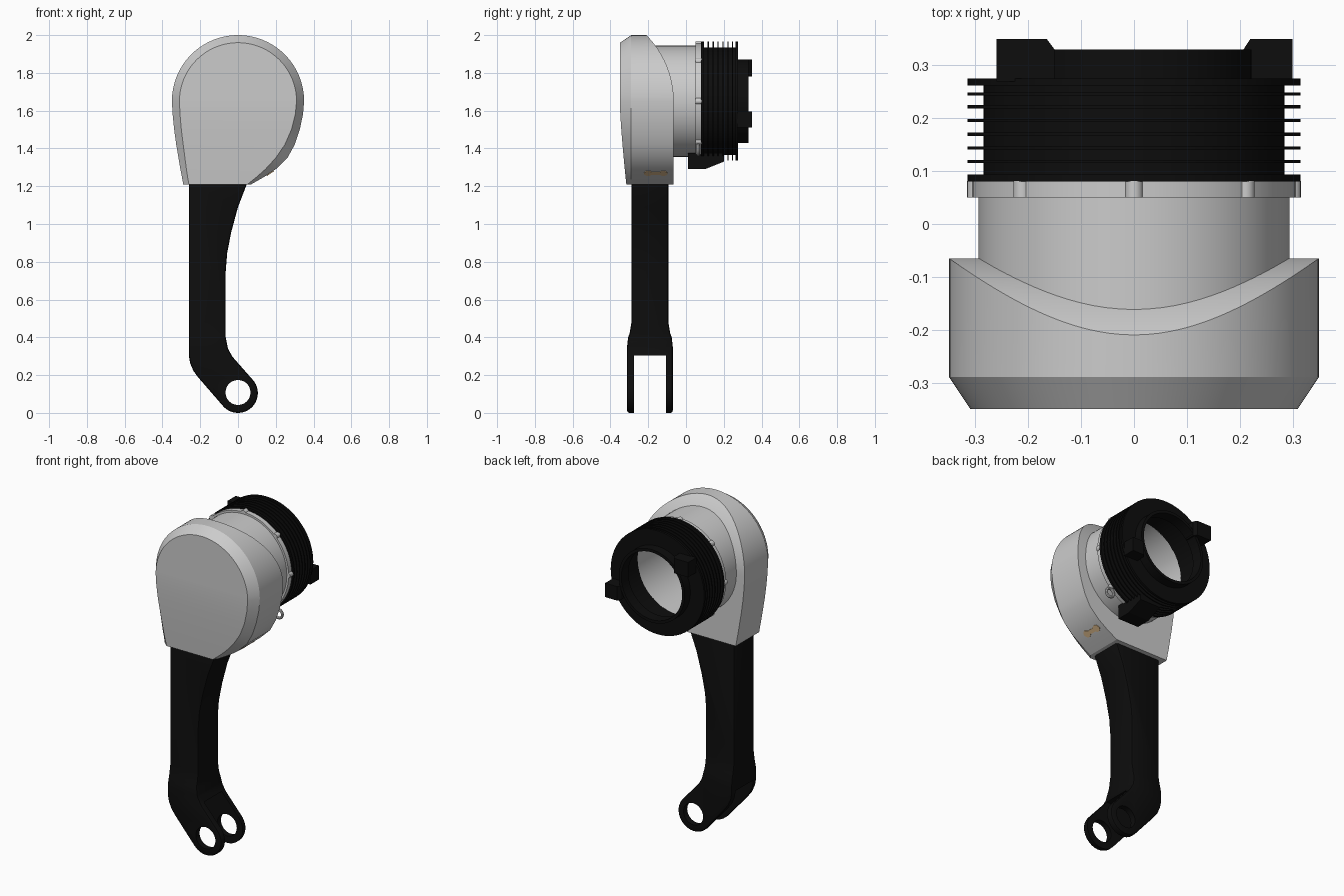
import bpy, bmesh, math
from mathutils import Matrix

if "Cube" in bpy.data.objects:
    bpy.data.objects.remove(bpy.data.objects["Cube"])

CZ = 1.65  # height of the motor axis, which runs along y


def material(name, col):
    m = bpy.data.materials.new(name)
    m.diffuse_color = (*col, 1)
    m.use_nodes = True
    m.node_tree.nodes["Principled BSDF"].inputs["Base Color"].default_value = m.diffuse_color
    return m


BLACK = material("black_metal", (0.004, 0.004, 0.004))
TAN = material("tan_inner", (0.75, 0.52, 0.28))


def finish(name, bm, mat=None):
    bmesh.ops.remove_doubles(bm, verts=bm.verts, dist=1e-5)
    bmesh.ops.recalc_face_normals(bm, faces=bm.faces)
    me = bpy.data.meshes.new(name)
    bm.to_mesh(me)
    bm.free()
    ob = bpy.data.objects.new(name, me)
    bpy.context.collection.objects.link(ob)
    if mat:
        me.materials.append(mat)
    return ob


def activate(ob):
    bpy.ops.object.select_all(action='DESELECT')
    ob.select_set(True)
    bpy.context.view_layer.objects.active = ob


def smooth(ob, angle=30):
    activate(ob)
    bpy.ops.object.shade_smooth_by_angle(angle=math.radians(angle))
    return ob


def cut(ob, cutter):
    cutter.hide_render = True
    mod = ob.modifiers.new("cut", 'BOOLEAN')
    mod.operation, mod.object, mod.solver = 'DIFFERENCE', cutter, 'EXACT'
    activate(ob)
    bpy.ops.object.modifier_apply(modifier=mod.name)
    bpy.data.objects.remove(cutter)


def lathe(name, profile, mat=None, n=72, x=0, z=CZ):
    """Spin a closed (radius, y) profile about an axis parallel to y."""
    bm = bmesh.new()
    rings = []
    for i in range(n):
        a = 2 * math.pi * i / n
        rings.append([bm.verts.new((x + r * math.cos(a), y, z + r * math.sin(a))) for r, y in profile])
    k = len(profile)
    for i in range(n):
        p, q = rings[i], rings[(i + 1) % n]
        for j in range(k):
            bm.faces.new((p[j], p[(j + 1) % k], q[(j + 1) % k], q[j]))
    return smooth(finish(name, bm, mat))


def rod(name, r, y0, y1, x=0, z=CZ, n=48, mat=None):
    bm = bmesh.new()
    rot = Matrix.Translation((x, (y0 + y1) / 2, z)) @ Matrix.Rotation(math.pi / 2, 4, 'X')
    bmesh.ops.create_cone(bm, cap_ends=True, segments=n, radius1=r, radius2=r, depth=y1 - y0, matrix=rot)
    return smooth(finish(name, bm, mat))


def prism(name, pts, offset, mat=None):
    """Extrude a polygon of 3D points by an offset."""
    bm = bmesh.new()
    f = bm.faces.new([bm.verts.new(p) for p in pts])
    new = bmesh.ops.extrude_face_region(bm, geom=[f], use_keep_orig=True)["geom"]
    bmesh.ops.translate(bm, vec=offset, verts=[v for v in new if isinstance(v, bmesh.types.BMVert)])
    return finish(name, bm, mat)


# Housing: rows of (z, outer left x, outer right x, inner left x, inner right x)
lower = [(1.21, -.29, .07, -.26, .05), (1.25, -.297, .14, -.267, .10), (1.29, -.305, .2, -.273, .145),
         (1.35, -.315, .262, -.281, .20), (1.42, -.327, .3, -.29, .248), (1.5, -.338, .327, -.3, .283),
         (1.58, -.346, .344, -.307, .303)]
rows = []


def front_y(z):
    return -.35 + .034 * (max(0, 1.63 - z) / .42) ** 1.3


def back_y(z):
    return -.56 + math.sqrt(.495 ** 2 - max(0, z - CZ) ** 2)


for z, xl, xr, il, ir in lower:
    rows.append([(il, front_y(z), z), (xl, -.29, z), (xl, back_y(z), z),
                 (xr, back_y(z), z), (xr, -.29, z), (ir, front_y(z), z)])
for i in range(25):
    a = math.pi / 2 * i / 24
    c, s = math.cos(a), math.sin(a)
    zo, zi = CZ + .35 * s, CZ + .31 * s
    rows.append([(-.31 * c, -.35, zi), (-.35 * c, -.29, zo), (-.35 * c, back_y(zo), zo),
                 (.35 * c, back_y(zo), zo), (.35 * c, -.29, zo), (.31 * c, -.35, zi)])
bm = bmesh.new()
vr = [[bm.verts.new(p) for p in r] for r in rows]
for p, q in zip(vr, vr[1:]):
    for j in range(6):
        bm.faces.new((p[j], p[(j + 1) % 6], q[(j + 1) % 6], q[j]))
bm.faces.new(vr[0])
bm.faces.new(vr[-1])
bmesh.ops.remove_doubles(bm, verts=bm.verts, dist=1e-5)
bmesh.ops.dissolve_degenerate(bm, dist=1e-5, edges=bm.edges)
housing = finish("housing", bm)
cut(housing, rod("cavity", .28, -.325, .1, n=72))
smooth(housing, 25)

# Grey barrel, flange, flange screws and eyelet
lathe("barrel", [(.27, -.32), (.294, -.32), (.294, .05), (.306, .05), (.306, .082), (.27, .082)])
for i in range(8):
    a = math.pi / 4 * i
    rod("flange_screw", .017, .05, .081, .299 * math.cos(a), CZ + .299 * math.sin(a), 16)
lathe("eyelet", [(.026 + .008 * math.cos(t * math.pi / 4), .065 + .008 * math.sin(t * math.pi / 4))
                 for t in range(8)], n=24, x=.228, z=1.392)

# Black finned motor casing with a narrower end collar
prof = [(.27, .08), (.315, .08), (.315, .094), (.285, .094)]
for y in (.118, .144, .17, .196, .222, .246):
    prof += [(.285, y - .003), (.315, y - .003), (.315, y + .003), (.285, y + .003)]
prof += [(.285, .262), (.315, .262), (.315, .275), (.222, .275), (.222, .33), (.205, .33), (.205, .262), (.27, .262)]
lathe("finned_casing", prof, BLACK)

# Two end stops on the back of the casing, sloped toward the collar
for x0, x1, x2, z0, z1 in ((-.26, -.165, -.15, 1.78, 1.87), (.30, .22, .207, 1.51, 1.595)):
    prism("end_stop", [(x0, .27, z0), (x0, .35, z0), (x1, .35, z0), (x2, .33, z0), (x2, .27, z0)],
          (0, 0, z1 - z0), BLACK)

# Cable outlet below the casing
prism("cable_outlet", [(-.02, .01, 1.29), (-.02, .10, 1.29), (-.02, .20, 1.33), (-.02, .20, 1.375),
                       (-.02, .01, 1.375)], (.14, 0, 0), BLACK)

# Tan slot on the sloped underside of the housing
bm = bmesh.new()
for y, r, d in ((-.2, .022, 0), (-.12, .022, 0)):
    bmesh.ops.create_cone(bm, cap_ends=True, segments=20, radius1=r, radius2=r, depth=.006,
                          matrix=Matrix.Translation((0, y, 0)))
bmesh.ops.create_cube(bm, size=1, matrix=Matrix.Translation((0, -.16, 0)) @ Matrix.Diagonal((.024, .07, .006, 1)))
slot = finish("cable_slot", bm, TAN)
slot.location = (.17, 0, 1.269)
slot.rotation_euler = (0, -math.atan2(.04, .06), 0)

# Arm: side profile ending in a round fork eye, flared at the fork
outline = [(-.26, 1.225), (-.26, .3), (-.253, .262), (-.236, .222), (-.21, .187)]
for i in range(25):
    a = math.radians(221 + 180 * i / 24)
    outline.append((.105 * math.cos(a), .105 + .105 * math.sin(a)))
outline += [(-.03, .298), (-.053, .34), (-.065, .4), (-.065, .75), (-.057, .85), (-.035, .96), (0, 1.09), (.052, 1.225)]
arm = prism("arm", [(x, -1, z) for x, z in outline], (0, 2, 0), BLACK)
bm = bmesh.new()
bm.from_mesh(arm.data)
for z in (.35, .38, .42, .48):
    bmesh.ops.bisect_plane(bm, geom=bm.verts[:] + bm.edges[:] + bm.faces[:],
                           plane_co=(0, 0, z), plane_no=(0, 0, 1))
for v in bm.verts:
    t = min(1, max(0, (.48 - v.co.z) / .13))
    v.co.y = -.191 + math.copysign(.0975 + .0235 * t * t * (3 - 2 * t), v.co.y)
bm.to_mesh(arm.data)
bm.free()
bev = arm.modifiers.new("bevel", 'BEVEL')
bev.width, bev.segments, bev.limit_method, bev.angle_limit = .012, 2, 'ANGLE', math.radians(50)
activate(arm)
bpy.ops.object.modifier_apply(modifier=bev.name)
cut(arm, prism("fork_gap", [(-.5, -.276, -.1), (.5, -.276, -.1), (.5, -.276, .305), (-.5, -.276, .305)], (0, .17, 0)))
cut(arm, rod("pin_hole", .066, -.5, .2, 0, .108))
smooth(arm, 30)
